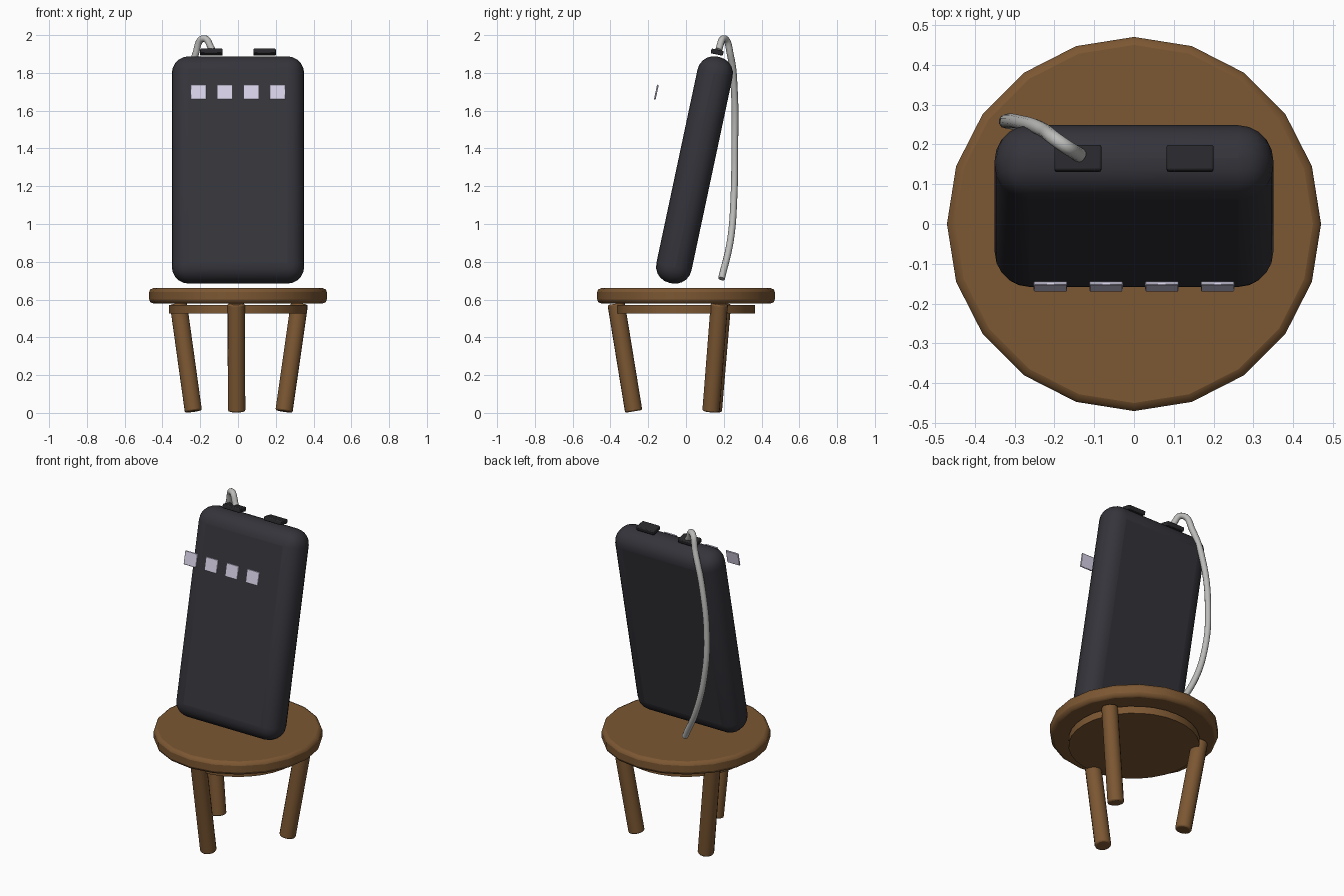
import bpy
from math import radians, sin, cos
from mathutils import Vector

if "Cube" in bpy.data.objects:
    bpy.data.objects.remove(bpy.data.objects["Cube"])

TILT = radians(-12)  # the case leans backwards


def material(name, rgb):
    mat = bpy.data.materials.new(name)
    mat.use_nodes = True
    mat.diffuse_color = (*rgb, 1)
    mat.node_tree.nodes["Principled BSDF"].inputs["Base Color"].default_value = (*rgb, 1)
    return mat


wood = material("brown wood", (0.2, 0.095, 0.032))
charcoal = material("charcoal case", (0.034, 0.034, 0.043))
black = material("black rubber", (0.022, 0.022, 0.026))
lilac = material("pale lilac", (0.68, 0.64, 0.8))
grey = material("grey cable", (0.5, 0.5, 0.49))


def finish(obj, name, mat, bevel=0, segments=2):
    obj.name = name
    obj.data.materials.append(mat)
    if bevel:
        mod = obj.modifiers.new("Rounded edges", "BEVEL")
        mod.width, mod.segments = bevel, segments
        mod.limit_method = "ANGLE"
        mod.angle_limit = radians(40)
    bpy.ops.object.shade_smooth_by_angle(angle=radians(35))
    return obj


def box(name, mat, centre, size, bevel, segments=2):
    bpy.ops.mesh.primitive_cube_add(size=1, location=centre, rotation=(TILT, 0, 0))
    obj = bpy.context.object
    obj.scale = size
    bpy.ops.object.transform_apply(location=False, rotation=False, scale=True)
    return finish(obj, name, mat, bevel, segments)


def rod(name, mat, start, end, radius, sides, bevel=0, segments=2):
    start, end = Vector(start), Vector(end)
    axis = end - start
    bpy.ops.mesh.primitive_cylinder_add(vertices=sides, radius=radius, depth=axis.length,
                                        location=(start + end) / 2)
    obj = bpy.context.object
    obj.rotation_euler = axis.to_track_quat("Z", "Y").to_euler()
    return finish(obj, name, mat, bevel, segments)


# Stool: seat, under-seat disc and three legs drawn in at the foot
def disc(name, z0, z1, radius, sides, bevel=0):
    bpy.ops.mesh.primitive_cylinder_add(vertices=sides, radius=radius, depth=z1 - z0,
                                        location=(0, 0, (z0 + z1) / 2),
                                        rotation=(0, 0, radians(90)))
    return finish(bpy.context.object, name, wood, bevel)


disc("stool_seat", 0.58, 0.66, 0.47, 20, 0.02)
disc("under_seat_disc", 0.525, 0.57, 0.365, 32)
for i, side in enumerate(("left_back", "right_back", "front")):
    a = radians(28.5 + 120 * i)
    rod(side + "_leg", wood, (0.277 * cos(a), 0.277 * sin(a), 0.008),
        (0.37 * cos(a), 0.37 * sin(a), 0.578), 0.046, 16, 0.008)

# Leaning case with generous rounding
box("case", charcoal, (0, 0.045, 1.286), (0.7, 0.19, 1.224), 0.088, 5)

# Two caps on top and four indicator plates in front
for x, side in ((-0.141, "right"), (0.141, "left")):
    box(side + "_top_cap", black, (x, 0.165, 1.91), (0.118, 0.066, 0.026), 0.005)
for i in range(4):
    box(f"indicator_{i + 1}", lilac, (-0.21 + 0.14 * i, -0.157, 1.698),
        (0.084, 0.009, 0.08), 0.002, 1)

# Cable looping from the right cap down behind the case
path = [(-0.135, 0.172, 1.92), (-0.182, 0.202, 1.982), (-0.228, 0.236, 1.89),
        (-0.288, 0.256, 1.7), (-0.322, 0.258, 1.4), (-0.302, 0.254, 1.15),
        (-0.236, 0.236, 0.92), (-0.125, 0.188, 0.71)]
curve = bpy.data.curves.new("cable", "CURVE")
curve.dimensions = "3D"
curve.bevel_depth, curve.bevel_resolution = 0.018, 3
curve.use_fill_caps = True
spline = curve.splines.new("BEZIER")
spline.bezier_points.add(len(path) - 1)
for point, co in zip(spline.bezier_points, path):
    point.co = co
    point.handle_left_type = point.handle_right_type = "AUTO"
curve.materials.append(grey)
bpy.context.collection.objects.link(bpy.data.objects.new("cable", curve))
